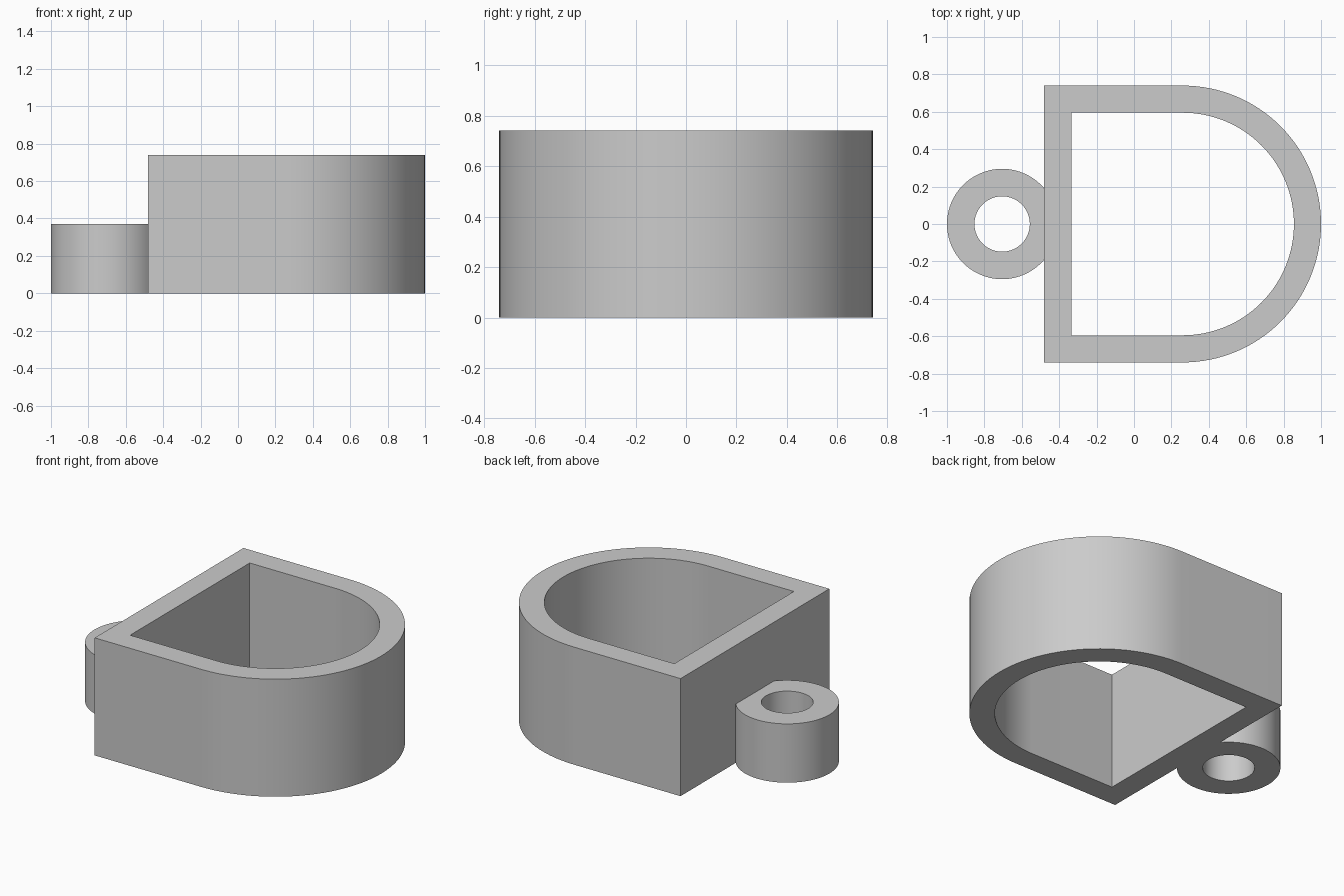
import bpy
import bmesh
from math import acos, cos, sin, pi

if "Cube" in bpy.data.objects:
    bpy.data.objects.remove(bpy.data.objects["Cube"], do_unlink=True)

grey = bpy.data.materials.new("light grey")
grey.use_nodes = True
GREY = (0.6, 0.6, 0.6, 1)
grey.diffuse_color = GREY
grey.node_tree.nodes["Principled BSDF"].inputs["Base Color"].default_value = GREY


def arc(cx, radius, start, end, steps):
    """Points on an arc centred on the x axis, both ends included."""
    angles = [start + (end - start) * i / steps for i in range(steps + 1)]
    return [(cx + radius * cos(a), radius * sin(a)) for a in angles]


def extruded_part(name, loops, height):
    """Fill the area between closed outlines and raise it to a height."""
    bm = bmesh.new()
    edges = []
    for loop in loops:
        verts = [bm.verts.new((x, y, 0)) for x, y in loop]
        edges += [bm.edges.new((v, verts[i - 1])) for i, v in enumerate(verts)]
    bmesh.ops.triangle_fill(bm, edges=edges, use_beauty=True, normal=(0, 0, 1))
    raised = bmesh.ops.extrude_face_region(bm, geom=bm.faces[:], use_keep_orig=True)
    top = [g for g in raised["geom"] if isinstance(g, bmesh.types.BMVert)]
    bmesh.ops.translate(bm, verts=top, vec=(0, 0, height))
    bmesh.ops.recalc_face_normals(bm, faces=bm.faces[:])
    mesh = bpy.data.meshes.new(name)
    bm.to_mesh(mesh)
    bm.free()
    mesh.materials.append(grey)
    obj = bpy.data.objects.new(name, mesh)
    bpy.context.collection.objects.link(obj)
    bpy.ops.object.select_all(action="DESELECT")
    obj.select_set(True)
    bpy.context.view_layer.objects.active = obj
    bpy.ops.object.shade_smooth_by_angle(angle=pi / 6)
    return obj


# D-shaped wall, open at top and bottom
OUTER, WALL, CENTRE, BACK = 0.74, 0.145, 0.26, -0.48


def d_outline(inset):
    r, x = OUTER - inset, BACK + inset
    return arc(CENTRE, r, -pi / 2, pi / 2, 64) + [(x, r), (x, -r)]


extruded_part("d_shaped_wall", [d_outline(0), d_outline(WALL)], 0.74)

# Half-height loop, cut flat where it meets the wall
RING_X, RING_R, HOLE_R = -0.705, 0.295, 0.148
cut = acos((BACK - RING_X) / RING_R)
outside = arc(RING_X, RING_R, cut, 2 * pi - cut, 80)
hole = arc(RING_X, HOLE_R, 0, 2 * pi, 64)[:-1]
extruded_part("hanging_loop", [outside, hole], 0.37)
